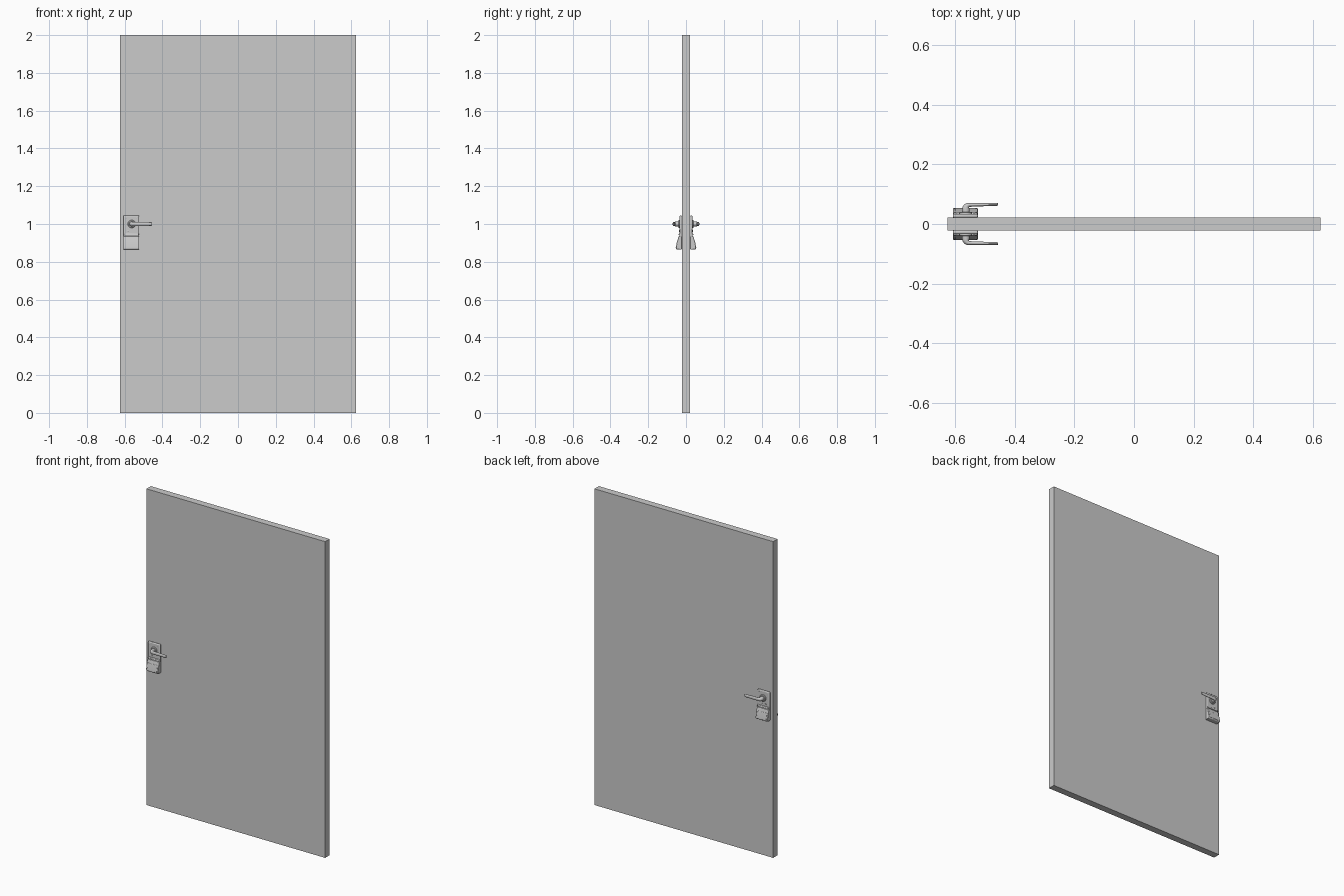
import bpy, bmesh
from math import cos, sin, pi, radians
from mathutils import Vector

if "Cube" in bpy.data.objects:
    bpy.data.objects.remove(bpy.data.objects["Cube"])

CX = -0.565  # centre of the lock plate


def finish(bm, name, bevel=0, segs=3, mirror=True):
    bmesh.ops.recalc_face_normals(bm, faces=bm.faces)
    me = bpy.data.meshes.new(name)
    bm.to_mesh(me)
    bm.free()
    ob = bpy.data.objects.new(name, me)
    bpy.context.collection.objects.link(ob)
    if bevel:
        m = ob.modifiers.new("bevel", 'BEVEL')
        m.width, m.segments, m.limit_method = bevel, segs, 'ANGLE'
    if mirror:  # same hardware on both faces of the door
        m = ob.modifiers.new("mirror", 'MIRROR')
        m.use_axis = (False, True, False)
    bpy.context.view_layer.objects.active = ob
    ob.select_set(True)
    bpy.ops.object.shade_smooth_by_angle(angle=radians(35))
    ob.select_set(False)
    return ob


def box(name, x, y, z, **kw):
    bm = bmesh.new()
    bmesh.ops.create_cube(bm, size=1)
    for v in bm.verts:
        v.co = [(r[0] + r[1]) / 2 + c * (r[1] - r[0]) for c, r in zip(v.co, (x, y, z))]
    return finish(bm, name, **kw)


def bridge(bm, rings):
    rings = [[bm.verts.new(p) for p in r] for r in rings]
    n = len(rings[0])
    for a, b in zip(rings, rings[1:]):
        for i in range(n):
            bm.faces.new((a[i], a[(i + 1) % n], b[(i + 1) % n], b[i]))
    bm.faces.new(rings[0])
    bm.faces.new(rings[-1])


def extrude_x(name, profile, half, **kw):
    bm = bmesh.new()
    bridge(bm, [[(CX + s * half, -y, z) for y, z in profile] for s in (-1, 1)])
    return finish(bm, name, **kw)


def turned(name, x, z, profile, n=32):
    bm = bmesh.new()
    bridge(bm, [[(x + r * cos(2 * pi * i / n), -y, z + r * sin(2 * pi * i / n))
                 for i in range(n)] for y, r in profile])
    return finish(bm, name)


# Door slab
box("door_slab", (-0.625, 0.625), (-0.022, 0.022), (0, 2), mirror=False)

# Upper plate and flared lower reader housing with the groove between them
extrude_x("lock_plate", [(0.021, 0.866), (0.034, 0.866), (0.034, 1.045), (0.021, 1.045)],
          0.042, bevel=0.005)
extrude_x("reader_housing", [(0.022, 0.865), (0.050, 0.865), (0.053, 0.870), (0.052, 0.882),
                             (0.044, 0.918), (0.039, 0.936), (0.022, 0.936)],
          0.042, bevel=0.004)
extrude_x("reader_panel", [(0.04, 0.872), (0.0545, 0.872), (0.0535, 0.882),
                           (0.0455, 0.916), (0.04, 0.916)], 0.034, bevel=0.001, segs=2)
# Card slot lip above the reader
extrude_x("card_slot_lip", [(0.03, 0.941), (0.040, 0.941), (0.038, 0.950), (0.03, 0.952)],
          0.040, bevel=0.002, segs=2)

# Keyhole, indicator and cover screw
turned("key_cylinder", CX - 0.016, 0.963, [(0.03, 0.005), (0.0355, 0.005), (0.036, 0.0042)])
box("indicator_lamp", (CX + 0.003, CX + 0.011), (-0.0352, -0.03), (0.961, 0.965))
for i, dx in enumerate((-0.029, 0.029)):
    turned(f"plate_screw_{i + 1}", CX + dx, 1.032, [(0.03, 0.003), (0.0348, 0.003), (0.0353, 0.002)], 16)

# Rose behind the lever
turned("lever_rose", CX + 0.002, 1.0, [(0.03, 0.021), (0.038, 0.021), (0.041, 0.018), (0.041, 0.012)])

# Lever: rounded section swept out of the plate and round the bend
# (x, y out from door, direction angle, half thickness, half height)
X = CX + 0.002
path = [(X, 0.030, 90, 0.0125, 0.0125), (X, 0.046, 90, 0.0125, 0.0125)]
path += [(X + 0.012 * (1 - cos(t)), 0.052 + 0.012 * sin(t), 90 - t * 180 / pi,
          0.0125 - 0.006 * t / (pi / 2), 0.0125 - 0.0015 * t / (pi / 2))
         for t in (i * pi / 12 for i in range(7))]
path += [(-0.53, 0.0645, 0, 0.006, 0.0105), (-0.49, 0.065, 0, 0.005, 0.010),
         (-0.460, 0.0655, 0, 0.0045, 0.0095), (-0.456, 0.0655, 0, 0.004, 0.0085),
         (-0.455, 0.0655, 0, 0.003, 0.007)]
bm = bmesh.new()
rings = []
for x, y, ang, a, b in path:
    nx, ny = -sin(radians(ang)), cos(radians(ang))
    rings.append([(x + nx * a * cos(u), -(y + ny * a * cos(u)), 1.0 + b * sin(u))
                  for u in (2 * pi * i / 24 for i in range(24))])
bridge(bm, rings)
finish(bm, "lever_handle")
